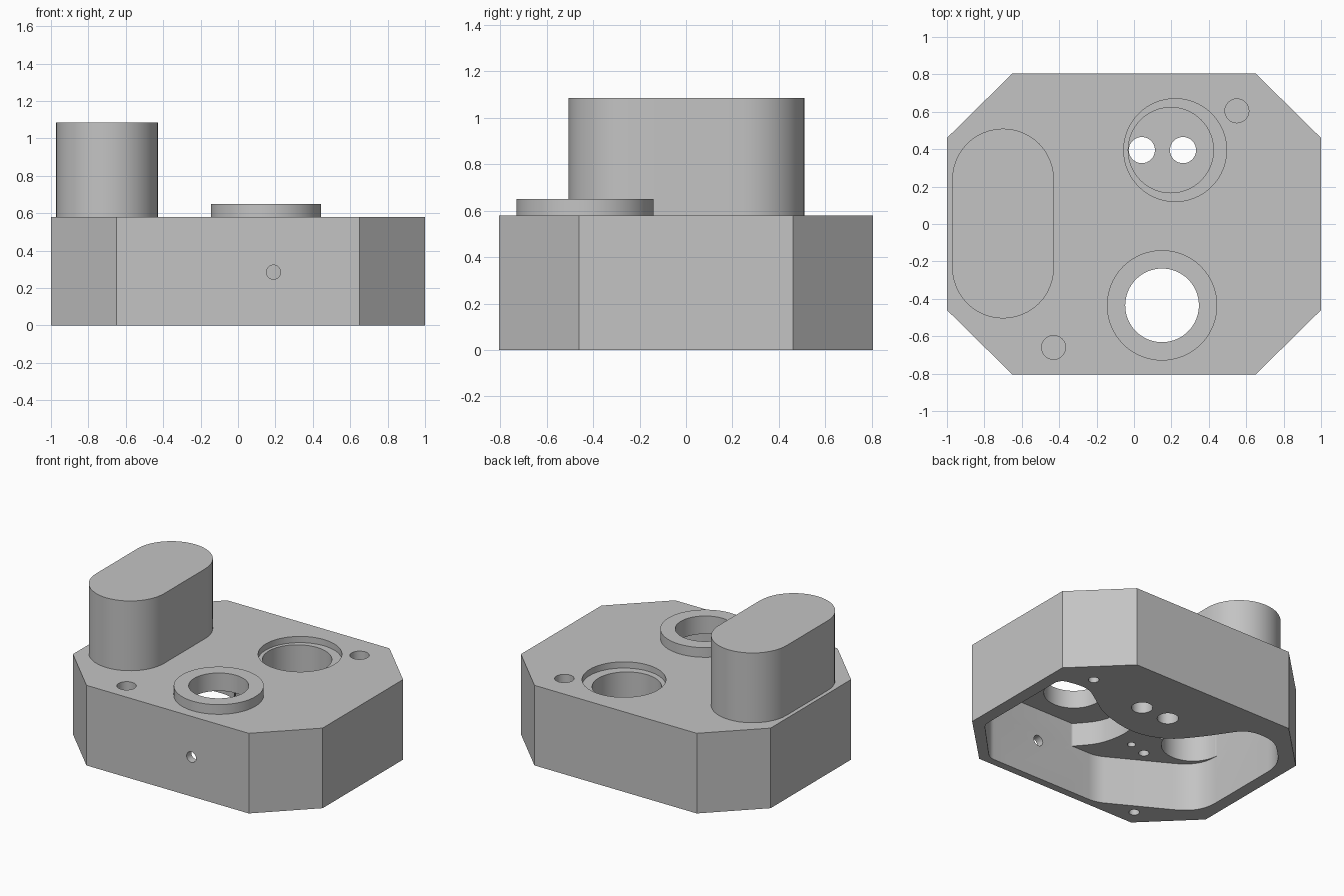
import bpy, bmesh, math
from mathutils import Vector

if "Cube" in bpy.data.objects:
    bpy.data.objects.remove(bpy.data.objects["Cube"])

grey = bpy.data.materials.new("plain grey")
grey.diffuse_color = (0.55, 0.55, 0.55, 1)
grey.use_nodes = True
grey.node_tree.nodes["Principled BSDF"].inputs["Base Color"].default_value = grey.diffuse_color


def prism(name, pts, z0, z1):
    """Extrude a closed outline between two heights."""
    bm = bmesh.new()
    f = bm.faces.new([bm.verts.new((x, y, z0)) for x, y in pts])
    top = bmesh.ops.extrude_face_region(bm, geom=[f])["geom"]
    bmesh.ops.translate(bm, vec=(0, 0, z1 - z0),
                        verts=[v for v in top if isinstance(v, bmesh.types.BMVert)])
    bmesh.ops.recalc_face_normals(bm, faces=bm.faces)
    me = bpy.data.meshes.new(name)
    bm.to_mesh(me)
    bm.free()
    me.materials.append(grey)
    ob = bpy.data.objects.new(name, me)
    bpy.context.collection.objects.link(ob)
    return ob


def circle(x, y, r, n=48):
    return [(x + r * math.cos(2 * math.pi * i / n), y + r * math.sin(2 * math.pi * i / n))
            for i in range(n)]


def stadium(x, y0, y1, r, n=24):
    """Slot outline with round ends at y0 and y1."""
    front, back = y0 + r, y1 - r
    arc = [math.pi * i / n for i in range(n + 1)]
    return ([(x + r * math.cos(a), back + r * math.sin(a)) for a in arc] +
            [(x - r * math.cos(a), front - r * math.sin(a)) for a in arc])


def rounded(pts, n=6):
    """Soften each corner with a small curve; third value is the cut-back length."""
    out = []
    for i, (x, y, r) in enumerate(pts):
        p = Vector((x, y))
        a, b = Vector(pts[i - 1][:2]) - p, Vector(pts[(i + 1) % len(pts)][:2]) - p
        s = p + a.normalized() * min(r, a.length * 0.48)
        e = p + b.normalized() * min(r, b.length * 0.48)
        for k in range(n + 1):
            t = k / n
            out.append(tuple(s * (1 - t) ** 2 + p * 2 * t * (1 - t) + e * t * t))
    return out


def boolean(ob, other, op):
    m = ob.modifiers.new("bool", "BOOLEAN")
    m.object, m.operation, m.solver = other, op, "EXACT"
    bpy.context.view_layer.objects.active = ob
    bpy.ops.object.modifier_apply(modifier=m.name)
    bpy.data.objects.remove(other)


# Chamfered block
body = prism("housing", [(0.65, -0.805), (1, -0.46), (1, 0.46), (0.65, 0.805),
                         (-0.65, 0.805), (-1, 0.46), (-1, -0.46), (-0.65, -0.805)], 0, 0.58)

# Tall oval post and raised ring
boolean(body, prism("post", stadium(-0.7, -0.505, 0.51, 0.272), 0.3, 1.085), "UNION")
boolean(body, prism("ring", circle(0.15, -0.435, 0.295, 64), 0.55, 0.65), "UNION")

# Underside pocket: a shared back outline with two front-left variants
back = [(-0.91, 0.40, 0.12), (-0.69, 0.62, 0.1), (-0.46, 0.62, 0.1), (-0.30, 0.38, 0.1),
        (-0.14, 0.18, 0.15), (0.10, 0.10, 0.15), (0.40, 0.17, 0.15), (0.55, 0.27, 0.1),
        (0.70, 0.37, 0.1), (0.91, 0.33, 0.06), (0.91, -0.44, 0.04), (0.61, -0.75, 0.04)]
low_front = [(-0.30, -0.75, 0.06), (-0.84, -0.45, 0.1), (-0.91, -0.33, 0.08)]
high_front = [(-0.10, -0.75, 0.01), (-0.22, -0.61, 0.1), (-0.26, -0.43, 0.1),
              (-0.25, -0.33, 0.03), (-0.91, -0.25, 0.01)]
boolean(body, prism("low_pocket", rounded(back + low_front), -0.1, 0.35), "DIFFERENCE")
boolean(body, prism("high_pocket", rounded(back + high_front), -0.11, 0.52), "DIFFERENCE")
boolean(body, prism("post_hollow", stadium(-0.7, -0.44, 0.45, 0.208), 0.3, 1.03), "DIFFERENCE")

# Round holes: x, y, radius, bottom, top
holes = [
    (0.15, -0.435, 0.197, 0.4, 0.8),      # ring bore
    (0.22, 0.395, 0.275, 0.535, 0.7),     # stepped well, upper rim
    (0.197, 0.395, 0.228, 0.08, 0.7),     # stepped well, bore
    (0.042, 0.395, 0.07, -0.1, 0.2),      # well floor holes
    (0.262, 0.395, 0.07, -0.1, 0.2),
    (0.55, 0.605, 0.064, 0.42, 0.7),      # locating holes on top
    (-0.43, -0.66, 0.064, 0.45, 0.7),
    (0.74, 0.47, 0.035, -0.1, 0.25),      # screw holes underneath
    (-0.58, -0.69, 0.035, -0.1, 0.25),
    (-0.385, -0.485, 0.027, 0.3, 0.43),   # small holes in the inner ledge
    (-0.52, -0.52, 0.035, 0.3, 0.43),
]
for x, y, r, z0, z1 in holes:
    boolean(body, prism("hole", circle(x, y, r, 64 if r > 0.1 else 32), z0, z1), "DIFFERENCE")

# Side hole through the front wall
side = prism("side_hole", circle(0, 0, 0.038, 32), -0.12, 0.12)
side.rotation_euler.x = math.pi / 2
side.location = (0.19, -0.8, 0.285)
bpy.context.view_layer.update()
boolean(body, side, "DIFFERENCE")

# Smooth round walls, crisp edges
bpy.ops.object.select_all(action="DESELECT")
body.select_set(True)
bpy.context.view_layer.objects.active = body
bpy.ops.object.shade_smooth_by_angle(angle=math.radians(25))
